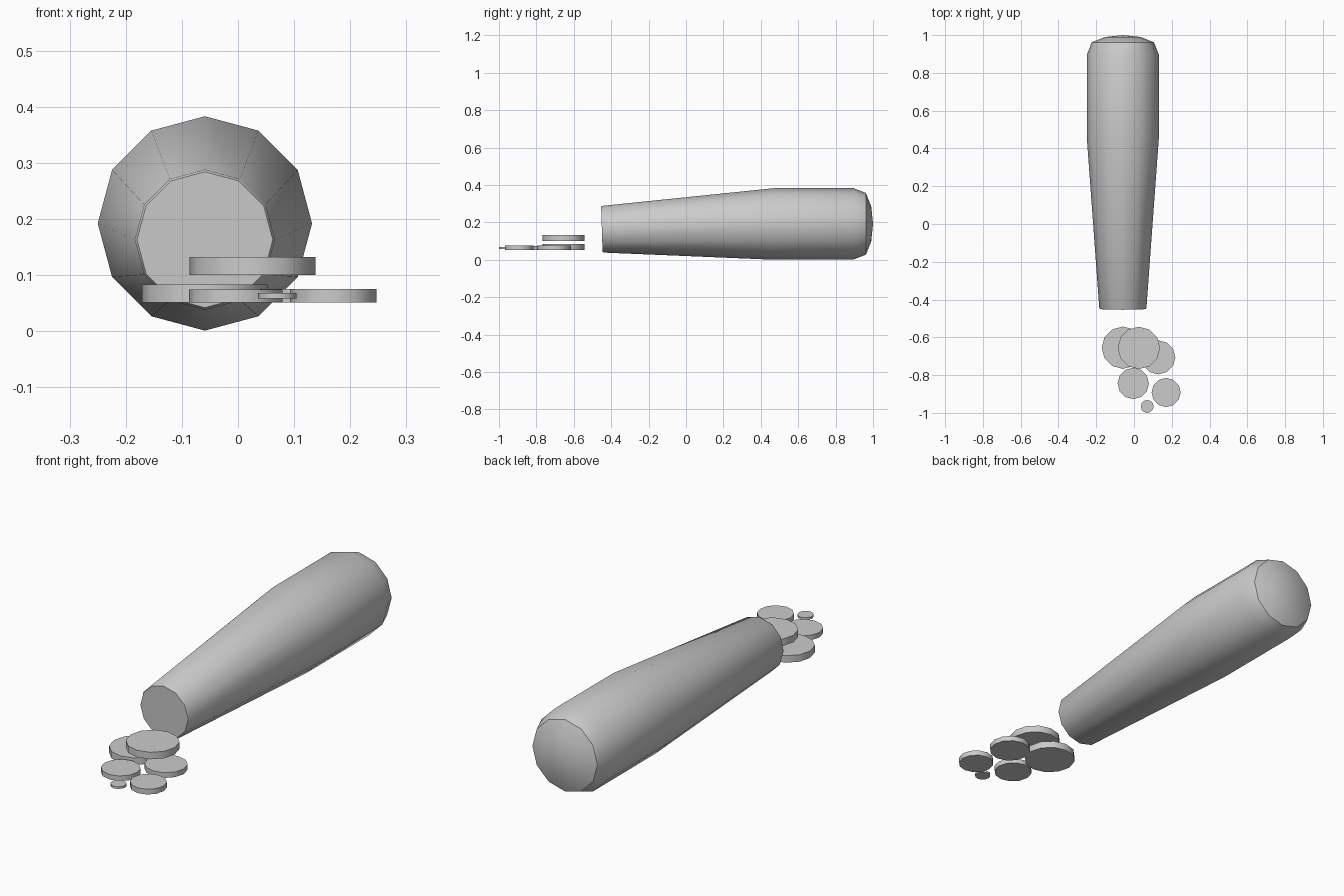
import bpy, bmesh
from math import cos, sin, pi, radians

if "Cube" in bpy.data.objects:
    bpy.data.objects.remove(bpy.data.objects["Cube"])

SIDES = 12


def finish(name, bm):
    bmesh.ops.recalc_face_normals(bm, faces=bm.faces)
    mesh = bpy.data.meshes.new(name)
    bm.to_mesh(mesh)
    bm.free()
    obj = bpy.data.objects.new(name, mesh)
    bpy.context.collection.objects.link(obj)
    bpy.ops.object.select_all(action='DESELECT')
    obj.select_set(True)
    bpy.context.view_layer.objects.active = obj
    bpy.ops.object.shade_smooth_by_angle(angle=radians(40))
    return obj


def lofted_body(name, x, rings, tip):
    """Loft 12-sided rings (y, z, radius, tilt) along y, closed by a flat cut and a rounded tip."""
    bm = bmesh.new()
    loops = []
    for y, z, r, tilt in rings:
        angles = [2 * pi * i / SIDES for i in range(SIDES)]
        loops.append([bm.verts.new((x + r * cos(a), y + tilt * sin(a), z + r * sin(a)))
                      for a in angles])
    for a, b in zip(loops, loops[1:]):
        for i in range(SIDES):
            j = (i + 1) % SIDES
            bm.faces.new((a[i], a[j], b[j], b[i]))
    bm.faces.new(loops[0])
    end = bm.verts.new((x, *tip))
    for i in range(SIDES):
        bm.faces.new((loops[-1][i], loops[-1][(i + 1) % SIDES], end))
    return finish(name, bm)


def slice_disc(name, x, y, r, z0, z1):
    bm = bmesh.new()
    bmesh.ops.create_cone(bm, cap_ends=True, segments=SIDES, radius1=r, radius2=r, depth=z1 - z0)
    bmesh.ops.translate(bm, verts=bm.verts, vec=(x, y, (z0 + z1) / 2))
    return finish(name, bm)


# Tapered vegetable with a flat cut at the front and a rounded back end
lofted_body("vegetable_body", -0.059, [
    (-0.450, 0.163, 0.121, -0.004),
    (-0.443, 0.163, 0.125, -0.005),
    (0.460, 0.192, 0.191, 0.015),
    (0.895, 0.192, 0.191, 0.0),
    (0.962, 0.192, 0.165, 0.0),
    (0.990, 0.192, 0.095, 0.0),
], (1.0, 0.192))

# Cut slices: x, y, radius, bottom, top
slices = [
    (-0.059, -0.655, 0.112, 0.051, 0.083),
    (0.026, -0.656, 0.112, 0.100, 0.132),
    (0.129, -0.706, 0.090, 0.051, 0.075),
    (-0.004, -0.844, 0.083, 0.051, 0.074),
    (0.170, -0.892, 0.077, 0.051, 0.075),
    (0.070, -0.966, 0.034, 0.058, 0.068),
]
for n, s in enumerate(slices, 1):
    slice_disc(f"slice_{n}", *s)
